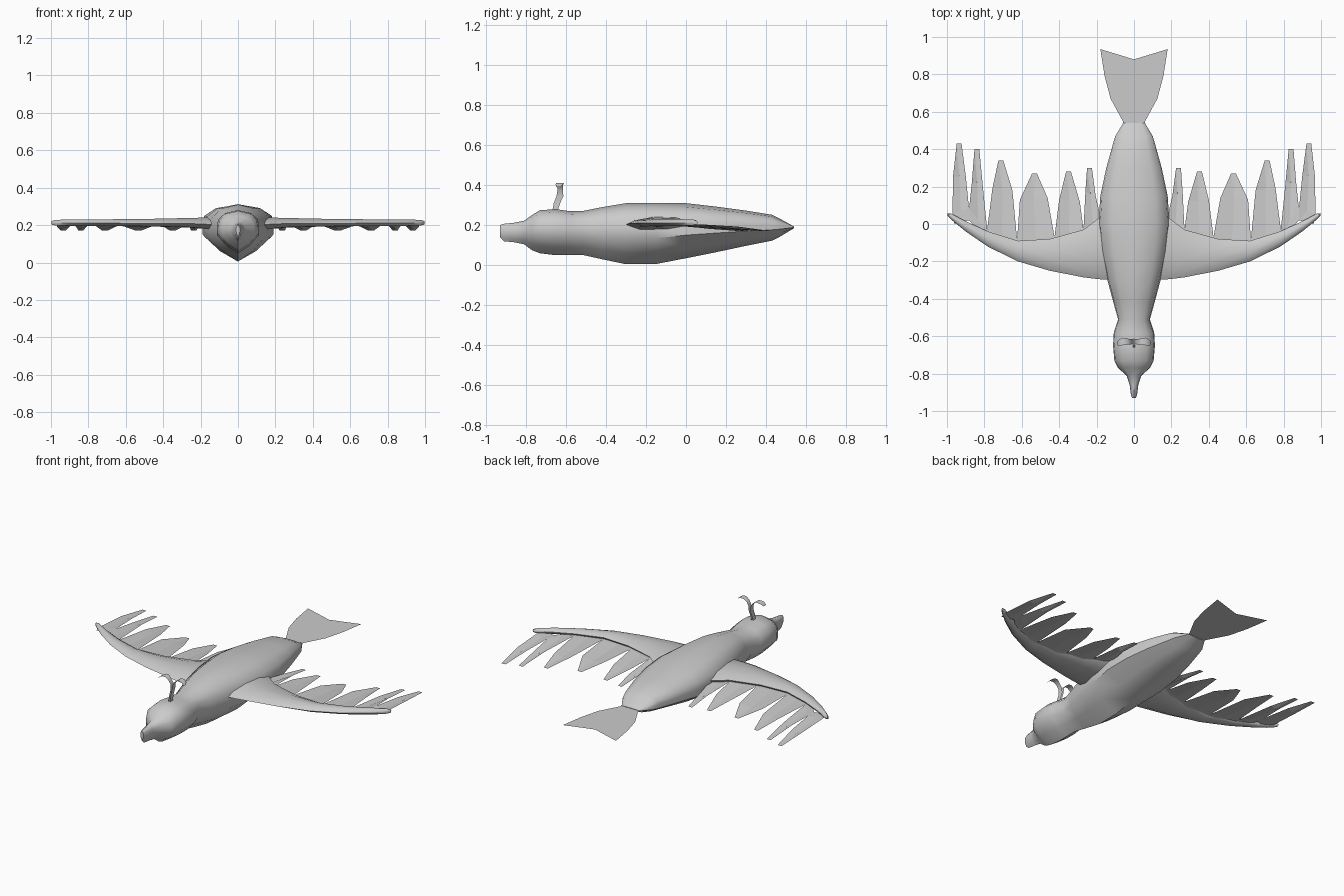
import bpy, math

grey = bpy.data.materials.new("plain grey")
grey.diffuse_color = (0.6, 0.6, 0.6, 1)


def make(name, verts, faces, smooth=True, mirror=False):
    me = bpy.data.meshes.new(name)
    me.from_pydata(verts, [], faces)
    me.materials.append(grey)
    ob = bpy.data.objects.new(name, me)
    bpy.context.collection.objects.link(ob)
    bpy.ops.object.select_all(action='DESELECT')
    ob.select_set(True)
    bpy.context.view_layer.objects.active = ob
    if smooth:
        bpy.ops.object.mode_set(mode='EDIT')
        bpy.ops.mesh.select_all(action='SELECT')
        bpy.ops.mesh.normals_make_consistent(inside=False)
        bpy.ops.object.mode_set(mode='OBJECT')
        bpy.ops.object.shade_smooth_by_angle(angle=math.radians(50))
    if mirror:
        ob.modifiers.new("mirror", 'MIRROR')
    return ob


def loft(name, rings, mirror=False):
    n = len(rings[0])
    verts = [p for r in rings for p in r]
    faces = [(i*n + j, i*n + (j+1) % n, (i+1)*n + (j+1) % n, (i+1)*n + j)
             for i in range(len(rings)-1) for j in range(n)]
    faces += [tuple(range(n)), tuple(range(len(verts)-n, len(verts)))]
    return make(name, verts, faces, True, mirror)


# Body, head and beak: y, half width, bottom z, top z
stations = [(-.93, .010, .14, .20), (-.91, .017, .12, .207), (-.86, .023, .115, .212),
            (-.81, .040, .105, .222), (-.77, .085, .075, .25), (-.73, .105, .06, .275),
            (-.65, .112, .05, .28), (-.58, .108, .05, .27), (-.51, .085, .05, .272),
            (-.42, .110, .03, .29), (-.30, .142, .005, .31), (-.15, .175, .006, .312),
            (.0, .190, .035, .31), (.15, .180, .065, .293), (.30, .148, .097, .273),
            (.43, .112, .123, .252), (.47, .100, .143, .232), (.54, .058, .185, .193)]
half = [(0, 1), (.62, .93), (.95, .78), (1, .6), (1, .42), (.55, .18), (0, 0)]
section = half + [(-a, b) for a, b in half[-2:0:-1]]
loft("body", [[(w*a, y, lo + (hi-lo)*b) for a, b in section] for y, w, lo, hi in stations])

# Wing arm: x, leading y, trailing y, bottom z, top z
spans = [(.10, -.30, .06, .165, .245), (.19, -.295, .03, .178, .24), (.27, -.285, -.03, .185, .238),
         (.45, -.25, -.08, .19, .234), (.62, -.20, -.09, .192, .232), (.78, -.122, -.04, .194, .23),
         (.90, -.04, .015, .194, .23), (.975, .022, .055, .196, .228), (.998, .045, .058, .203, .222)]
airfoil = [(0, .45), (.12, .75), (.4, 1), (.75, .95), (1, .6), (.95, .35), (.6, .05), (.2, .08)]
loft("wing", [[(x, a + (b-a)*u, lo + (hi-lo)*v) for u, v in airfoil]
              for x, a, b, lo, hi in spans], True)

# Flight feathers: inner x/y gap, outer x/y gap, inner shoulder, outer shoulder, tip
feathers = [(.17, .0, .27, -.03, .205, .15, .26, .17, .238, .30),
            (.27, -.03, .425, -.07, .29, .12, .40, .13, .35, .28),
            (.425, -.07, .625, -.085, .462, .14, .61, .13, .532, .27),
            (.625, -.085, .785, -.03, .65, .18, .757, .19, .712, .34),
            (.785, -.03, .882, .08, .81, .22, .867, .22, .84, .40),
            (.882, .08, .97, .06, .90, .26, .968, .25, .935, .43)]
verts, faces = [], []
for ax, ay, bx, by, sx, sy, tx, ty, px, py in feathers:
    n = len(verts)
    za, zs, zp = .204, .187, .17
    verts += [(ax, ay - .06, za), (bx - .01*(bx > .95), by - .06, za), (bx, by, za),
              (tx, ty, .193), (px + .013, py, zp), (px - .013, py, zp),
              (sx, sy, .193), (ax, ay, za),
              ((ax+bx)/2, (ay+by)/2, .2), ((sx+tx)/2, (sy+ty)/2, zs - .006)]
    faces += [[n + i for i in f] for f in
              [(0, 1, 2, 8), (0, 8, 7), (7, 8, 9, 6), (8, 2, 3, 9), (6, 9, 5), (9, 3, 4), (9, 4, 5)]]
make("flight_feathers", verts, faces, False, True)

# Flat forked tail
make("tail", [(0, .47, .19), (.06, .50, .19), (.06, .55, .19), (.125, .67, .19), (.157, .79, .19),
              (.18, .935, .19), (0, .88, .19)], [(0, 1, 2, 3, 4, 5, 6)], False, True)

# Curled crest ribbons: x, centre y, z, half width
path = [(.006, -.655, .27, .013), (.004, -.645, .31, .016), (.004, -.63, .345, .017),
        (.008, -.628, .375, .014), (.022, -.63, .397, .014), (.04, -.628, .411, .018),
        (.06, -.628, .412, .02), (.076, -.633, .405, .018), (.088, -.638, .392, .012)]
verts = [(x, y + s*w, z) for x, y, z, w in path for s in (-1, 1)]
make("crest", verts, [(2*i, 2*i+1, 2*i+3, 2*i+2) for i in range(len(path)-1)], True, True)
